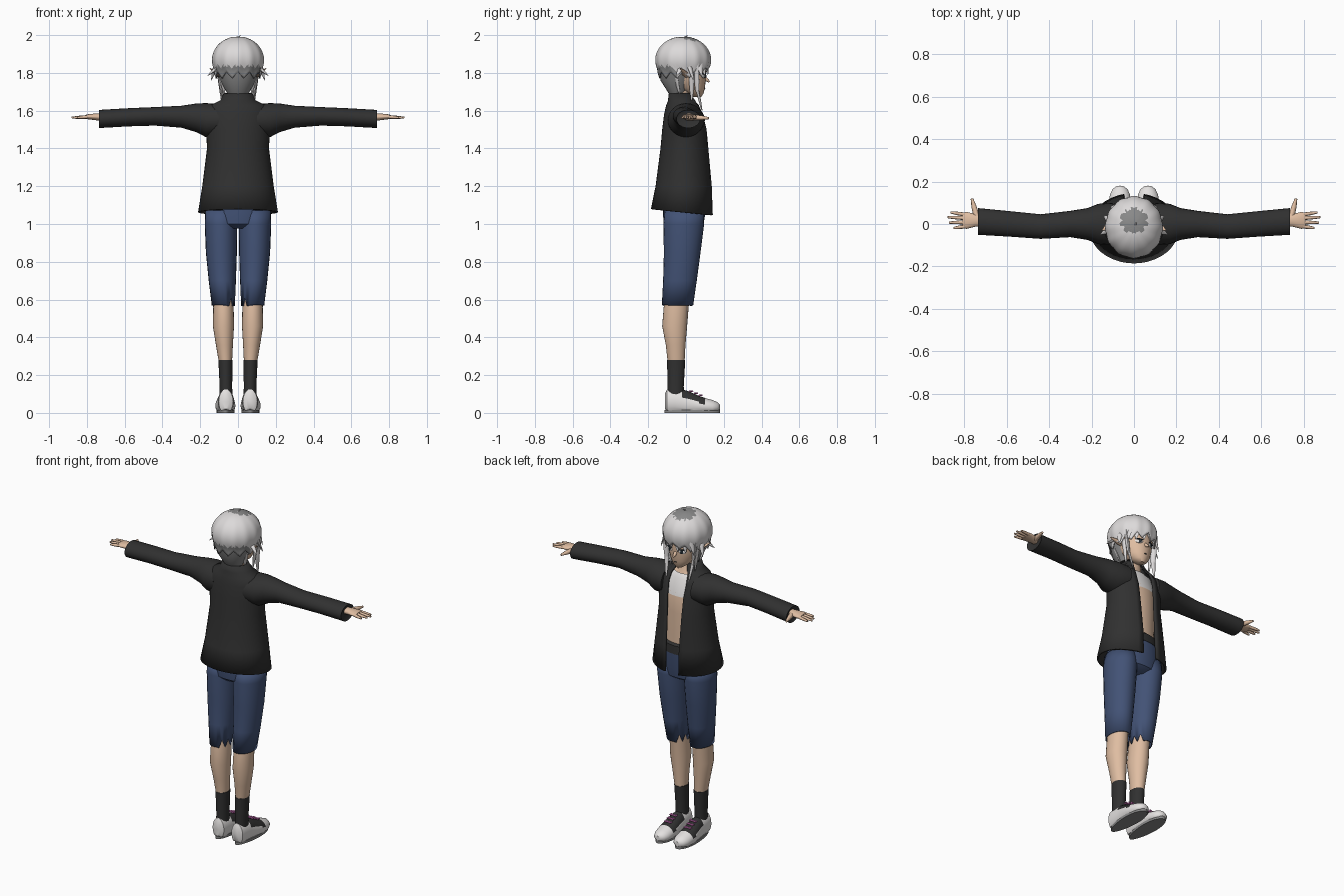
import bpy
import bmesh
from math import sin, cos, pi, asin, radians
from mathutils import Vector

default_cube = bpy.data.objects.get("Cube")
if default_cube:
    bpy.data.objects.remove(default_cube)


def make_material(name, red, green, blue):
    material = bpy.data.materials.new(name)
    material.use_nodes = True
    colour = (red, green, blue, 1)
    material.diffuse_color = colour
    material.node_tree.nodes["Principled BSDF"].inputs["Base Color"].default_value = colour
    return material


black = make_material("black cloth", .03, .03, .03)
blue = make_material("blue denim", .055, .085, .18)
skin = make_material("skin", .74, .51, .36)
silver = make_material("silver hair", .72, .7, .7)
grey = make_material("grey undercut", .25, .25, .25)
white = make_material("white leather", .78, .76, .75)
pink = make_material("pink lace", .75, .2, .6)
dark = make_material("dark eye", .02, .03, .04)


def finish(name, bm, materials, mirror=False, thickness=0, close=True):
    """Turn a bmesh into a smooth object, optionally mirrored and thickened."""
    if close:
        bmesh.ops.recalc_face_normals(bm, faces=bm.faces[:])
    mesh = bpy.data.meshes.new(name)
    bm.to_mesh(mesh)
    bm.free()
    for material in materials:
        mesh.materials.append(material)
    obj = bpy.data.objects.new(name, mesh)
    bpy.context.collection.objects.link(obj)
    bpy.ops.object.select_all(action="DESELECT")
    obj.select_set(True)
    bpy.context.view_layer.objects.active = obj
    bpy.ops.object.shade_smooth_by_angle(angle=radians(45))
    if thickness:
        solid = obj.modifiers.new("thickness", "SOLIDIFY")
        solid.thickness = thickness
        solid.offset = 0
    if mirror:
        obj.modifiers.new("mirror", "MIRROR")
    return obj


def bridge(bm, rings, closed=True, caps=True):
    """Skin a list of vertex rings with quads."""
    for low, high in zip(rings, rings[1:]):
        count = len(low)
        for i in range(count if closed else count - 1):
            j = (i + 1) % count
            bm.faces.new((low[i], low[j], high[j], high[i]))
    if closed and caps:
        bm.faces.new(rings[0][::-1])
        bm.faces.new(rings[-1])


def loft(bm, sections, axis="z", sides=24, caps=True):
    """Elliptic sections: position on the axis, centre pair, radius pair."""
    rings = []
    for t, a, b, ra, rb in sections:
        ring = []
        for i in range(sides):
            angle = 2 * pi * i / sides
            u, v = a + ra * cos(angle), b + rb * sin(angle)
            point = {"x": (t, u, v), "y": (u, t, v), "z": (u, v, t)}[axis]
            ring.append(bm.verts.new(point))
        rings.append(ring)
    bridge(bm, rings, caps=caps)
    return rings


def part(name, material, sections, axis="z", mirror=False, caps=True, thickness=0):
    bm = bmesh.new()
    loft(bm, sections, axis, caps=caps)
    return finish(name, bm, [material], mirror, thickness)


def taper(bm, start, end, r1, r2, sides=8, flat=1):
    """Tapered rod from start to end, squashed across its width by flat."""
    start, end = Vector(start), Vector(end)
    turn = (end - start).to_track_quat("Z", "Y")
    rings = []
    for base, radius in ((start, r1), (start.lerp(end, .6), (r1 + r2) * .55), (end, r2)):
        angles = [2 * pi * i / sides for i in range(sides)]
        rings.append([bm.verts.new(base + turn @ Vector((radius * cos(a), flat * radius * sin(a), 0)))
                      for a in angles])
    bridge(bm, rings)


def tapers(name, material, rods, mirror=True, flat=1):
    bm = bmesh.new()
    for start, end, r1, r2 in rods:
        taper(bm, start, end, r1, r2, flat=flat)
    return finish(name, bm, [material], mirror)


# Open jacket: rings broken at the chest, with a hem lower on the chest side
bm = bmesh.new()
rings = []
for z, cy, rx, ry, gap in ((1.06, -.02, .206, .16, .045), (1.2, -.01, .183, .145, .045),
                           (1.4, -.005, .158, .124, .05), (1.5, -.005, .163, .115, .055),
                           (1.58, -.01, .165, .1, .06), (1.625, -.015, .14, .085, .055),
                           (1.65, -.02, .09, .07, .045), (1.69, -.025, .07, .06, .04)):
    slit = asin(gap / rx)
    ring = []
    for i in range(37):
        angle = pi / 2 + slit + (2 * pi - 2 * slit) * i / 36
        y = cy + ry * sin(angle)
        drop = .1 * y if z < 1.1 else 0
        ring.append(bm.verts.new((rx * cos(angle), y, z - drop)))
    rings.append(ring)
bridge(bm, rings, closed=False)
finish("jacket_body", bm, [black], thickness=.012, close=False)

# Sleeves blend out of the shoulders
part("sleeves", black, ((.1, 0, 1.55, .1, .085), (.17, 0, 1.55, .095, .09),
                        (.22, 0, 1.562, .075, .076), (.3, 0, 1.568, .062, .058),
                        (.44, -.012, 1.57, .058, .049), (.58, 0, 1.565, .06, .048),
                        (.735, .012, 1.556, .063, .048), (.728, .012, 1.556, .05, .036)),
     "x", mirror=True)
# Turned-down collar points
tapers("collar_points", black, [((.045, .015, 1.685), (.075, .075, 1.6), .022, .006)], flat=.4)

# Bare torso with a light undershirt and a belt
part("torso", skin, ((1.14, 0, -.005, .13, .1), (1.25, 0, -.005, .125, .098), (1.4, 0, -.005, .13, .098),
                     (1.52, 0, -.005, .135, .092), (1.6, 0, -.012, .11, .07), (1.63, 0, -.02, .06, .05),
                     (1.73, 0, -.02, .045, .046)))
part("undershirt", white, ((1.5, 0, -.005, .14, .097), (1.6, 0, -.01, .12, .077), (1.625, 0, -.015, .08, .062)),
     caps=False)
part("belt", black, ((1.15, 0, -.005, .155, .115), (1.2, 0, -.005, .145, .112), (1.21, 0, -.005, .12, .1)))

# Shorts: hips and two tapering legs with ragged inner hems
part("shorts_hips", blue, ((.975, 0, -.015, .1, .07), (1.0, 0, -.012, .155, .105),
                           (1.06, 0, -.01, .172, .113), (1.16, 0, -.005, .155, .113)))
bm = bmesh.new()
rings = loft(bm, ((.57, .078, -.045, .058, .08), (.7, .083, -.032, .069, .086),
                  (.85, .088, -.02, .079, .094), (1.0, .09, -.012, .083, .105),
                  (1.07, .09, -.01, .08, .1)), caps=False)
for i, vert in enumerate(rings[0]):
    if vert.co.x < .06:
        vert.co.z += .04 if i % 2 else -.005
finish("shorts_legs", bm, [blue], mirror=True, thickness=.006)

# Calves, socks
part("calves", skin, ((.26, .066, -.052, .034, .044), (.36, .072, -.055, .045, .052),
                      (.46, .077, -.06, .056, .066), (.56, .077, -.052, .054, .066),
                      (.66, .08, -.04, .054, .066)), mirror=True)
part("socks", black, ((.07, .064, -.055, .036, .045), (.14, .064, -.055, .033, .043),
                      (.28, .066, -.052, .038, .048)), mirror=True)

# Shoes: lofted heel to toe, flattened below, dark tongue by position
bm = bmesh.new()
loft(bm, ((-.112, .064, .06, .02, .04), (-.1, .064, .06, .038, .065), (-.06, .064, .06, .043, .066),
          (-.02, .064, .055, .044, .068), (.01, .065, .05, .047, .066), (.04, .066, .045, .05, .058),
          (.07, .067, .04, .053, .05), (.1, .067, .035, .053, .044), (.14, .066, .03, .047, .038),
          (.165, .066, .03, .035, .028), (.18, .066, .03, .015, .014)), "y", 32)
for vert in bm.verts:
    vert.co.z = max(vert.co.z, .012)
for face in bm.faces:
    spot = face.calc_center_median()
    face.material_index = 1 if -.03 < spot.y < .09 and spot.z > .075 - .3 * spot.y else 0
finish("shoes", bm, [white, black], mirror=True)
bm = bmesh.new()
outline = [(.066 + (.047 + .008 * sin(a)) * cos(a), .034 + .147 * sin(a))
           for a in (2 * pi * i / 32 for i in range(32))]
bridge(bm, [[bm.verts.new((x, y, z)) for x, y in outline] for z in (0, .016)])
finish("shoe_soles", bm, [grey], mirror=True)
laces = []
for step in range(3):
    y = .02 + .025 * step
    z = .115 - .45 * (y - .02)
    laces += [((.045, y, z), (.088, y + .015, z), .004, .004), ((.088, y, z), (.045, y + .015, z), .004, .004)]
tapers("shoe_laces", pink, laces)

# Hands: palm, four fingers and a thumb
part("palms", skin, ((.71, .015, 1.565, .026, .02), (.75, .017, 1.567, .03, .018),
                     (.79, .017, 1.568, .04, .014), (.81, .017, 1.567, .036, .01)), "x", mirror=True)
fingers = [((.8, y, 1.567), (tip, y * 1.3 - .004, 1.563), .0095, .005)
           for y, tip in ((-.012, .852), (.008, .873), (.028, .88), (.045, .865))]
fingers.append(((.74, .025, 1.565), (.765, .12, 1.56), .016, .006))
tapers("fingers", skin, fingers)

# Head, nose and pointed ears
part("head", skin, ((1.672, 0, .06, .018, .02), (1.69, 0, .048, .045, .044), (1.72, 0, .025, .07, .075),
                    (1.765, 0, .003, .09, .102), (1.82, 0, -.01, .104, .116), (1.88, 0, -.015, .105, .115),
                    (1.93, 0, -.015, .085, .095), (1.96, 0, -.015, .04, .05)))
tapers("nose", skin, [((0, .095, 1.775), (0, .124, 1.752), .012, .004)], mirror=False)
tapers("ears", skin, [((.09, .005, 1.785), (.15, -.03, 1.825), .028, .002)], flat=.45)


def face_plate(name, material, size, x, y, z):
    bm = bmesh.new()
    bmesh.ops.create_uvsphere(bm, u_segments=16, v_segments=8, radius=1)
    for vert in bm.verts:
        vert.co = Vector((x + vert.co.x * size[0], y + vert.co.y * .006 - vert.co.x * .009,
                          z + vert.co.z * size[1]))
    finish(name, bm, [material], mirror=True)


face_plate("eye_whites", white, (.021, .012), .043, .094, 1.784)
face_plate("irises", dark, (.009, .011), .042, .098, 1.784)
face_plate("eyelids", dark, (.023, .004), .043, .097, 1.796)
face_plate("mouth", dark, (.012, .002), .004, .094, 1.715)

# Hair cap: dome whose zigzag edge is high at the face and low elsewhere
bm = bmesh.new()
rings = []
sides, rows = 72, 14
for row in range(rows + 1):
    ring = []
    for i in range(sides):
        angle = 2 * pi * i / sides
        forward = max(0, sin(angle)) ** 2
        tooth = abs(i % 6 - 3) / 3
        bottom = 1.77 + .035 * forward + .035 * tooth
        lowest = asin((1.99 - 1.87) / .12) + asin((1.87 - bottom) / .13)
        polar = .04 + (lowest - .04) * row / rows
        wave = 1 + .02 * cos(12 * angle) * row / rows
        spread = sin(min(polar, 2.0)) * wave
        ring.append(bm.verts.new((.133 * spread * cos(angle), -.015 + .143 * spread * sin(angle),
                                  1.87 + (.12 if polar < pi / 2 else .13) * cos(polar))))
    rings.append(ring)
bridge(bm, rings, caps=False)
bm.faces.new(rings[0])
for face in bm.faces:
    spot = face.calc_center_median()
    crown = spot.z > 1.93 and spot.x ** 2 + (spot.y - .015) ** 2 < .0036
    band = spot.y < -.02 and spot.z < 1.835 and abs(spot.x) < .115
    face.material_index = 1 if crown or band else 0
finish("hair_cap", bm, [silver, grey], thickness=.006, close=False)

# Undercut over the nape, with loose locks and braids
part("nape_hair", grey, ((1.66, 0, -.04, .04, .035), (1.7, 0, -.045, .062, .052),
                         (1.76, 0, -.045, .095, .09), (1.83, 0, -.03, .115, .115)))
tapers("nape_locks", silver, [((x, -.1 + x * .5, 1.775), (x * .75, -.075 + x * .5, 1.675), .016, .002)
                              for x in (.015, .055, .09)], flat=.5)
tapers("side_locks", silver, [((.1, .05, 1.85), (.088, .06, 1.7), .02, .012),
                              ((.088, .06, 1.71), (.075, .085, 1.6), .013, .003),
                              ((.1, .03, 1.8), (.082, .03, 1.655), .017, .004),
                              ((.12, -.03, 1.82), (.16, -.05, 1.785), .016, .001),
                              ((.12, .02, 1.83), (.142, .04, 1.76), .016, .001)], flat=.6)
# Fringe and the small tuft on the crown
tapers("fringe", silver, [((x, .108 - x * .4, 1.865), (x * 1.12 + .012, .122 - x * .45, 1.79 - x * .15), .021, .001)
                          for x in (.012, .05, .088)], flat=.4)
tapers("crown_tuft", silver, [((0, -.02, 1.98), (.012, .01, 1.999), .006, .001)], mirror=False)
